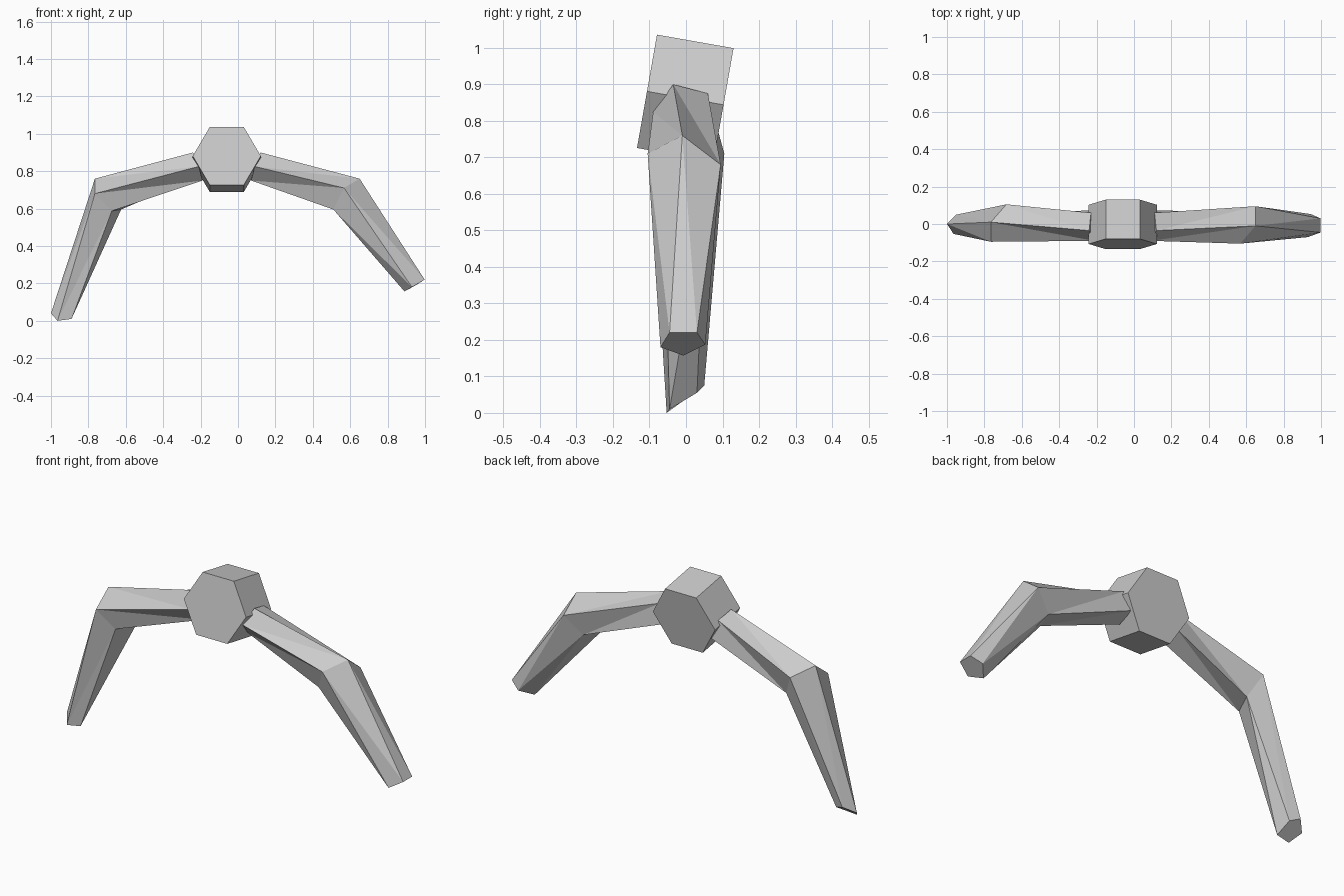
import bpy, bmesh, math
from mathutils import Vector, Matrix

cube = bpy.data.objects.get("Cube")
if cube:
    bpy.data.objects.remove(cube, do_unlink=True)

# Single plain grey
GREY = (0.6, 0.6, 0.6, 1)
grey = bpy.data.materials.new("plain_grey")
grey.use_nodes = True
grey.diffuse_color = GREY
grey.node_tree.nodes["Principled BSDF"].inputs["Base Color"].default_value = GREY

MID_X = -0.06   # the body sits a little off centre


def finish(bm, name):
    bmesh.ops.recalc_face_normals(bm, faces=bm.faces)
    mesh = bpy.data.meshes.new(name)
    bm.to_mesh(mesh)
    bm.free()
    mesh.materials.append(grey)
    obj = bpy.data.objects.new(name, mesh)
    bpy.context.collection.objects.link(obj)
    return obj


def limb(name, rings):
    """Skin five-sided rings with faceted triangles and cap both ends."""
    bm = bmesh.new()
    loops = [[bm.verts.new(p) for p in ring] for ring in rings]
    for a, b in zip(loops, loops[1:]):
        for i in range(len(a)):
            j = (i + 1) % len(a)
            bm.faces.new((a[i], b[i], b[j]))
            bm.faces.new((a[i], b[j], a[j]))
    bm.faces.new(loops[0])
    bm.faces.new(loops[-1])
    return finish(bm, name)


# Body: hexagonal prism tipped back
bm = bmesh.new()
tilt = Matrix.Rotation(math.radians(80), 4, 'X')
place = Matrix.Translation((MID_X, -0.002, 0.8625))
bmesh.ops.create_cone(bm, cap_ends=True, segments=6, radius1=0.182, radius2=0.182,
                      depth=0.213, matrix=place @ tilt @ Matrix.Rotation(math.radians(30), 4, 'Z'))
# Keep flat sides at top and bottom
low = min(v.co.z for v in bm.verts)
if low < 0.68:
    bmesh.ops.transform(bm, verts=bm.verts, matrix=place @ tilt
                        @ Matrix.Rotation(math.radians(30), 4, 'Z')
                        @ tilt.inverted() @ place.inverted())
finish(bm, "body")

# Arm rings, ordered top, back, lower back, lower front, front
shoulder = [(0.12, -0.035, 0.90), (0.11, 0.06, 0.875), (0.075, 0.075, 0.78),
            (0.07, -0.018, 0.75), (0.09, -0.09, 0.825)]
elbow = [(0.65, -0.01, 0.76), (0.65, 0.095, 0.68), (0.56, 0.06, 0.587),
         (0.51, -0.055, 0.595), (0.567, -0.105, 0.71)]
left_tip = [(0.998, -0.045, 0.22), (0.998, 0.03, 0.22), (0.945, 0.053, 0.187),
            (0.89, -0.007, 0.157), (0.93, -0.07, 0.18)]
right_tip = [(-1.0, 0.0, 0.04), (-0.95, 0.05, 0.075), (-0.90, 0.03, 0.055),
             (-0.89, -0.045, 0.01), (-0.965, -0.053, 0.0)]

# The other shoulder is mirrored, and its elbow is turned half round
mirrored_shoulder = [(2 * MID_X - x, y, z) for x, y, z in shoulder]
turned = [(2 * MID_X - x + 0.005, -y, z) for x, y, z in elbow]
turned_elbow = [turned[-i] for i in range(len(turned))]

limb("left_arm", [shoulder, elbow, left_tip])
limb("right_arm", [mirrored_shoulder, turned_elbow, right_tip])
